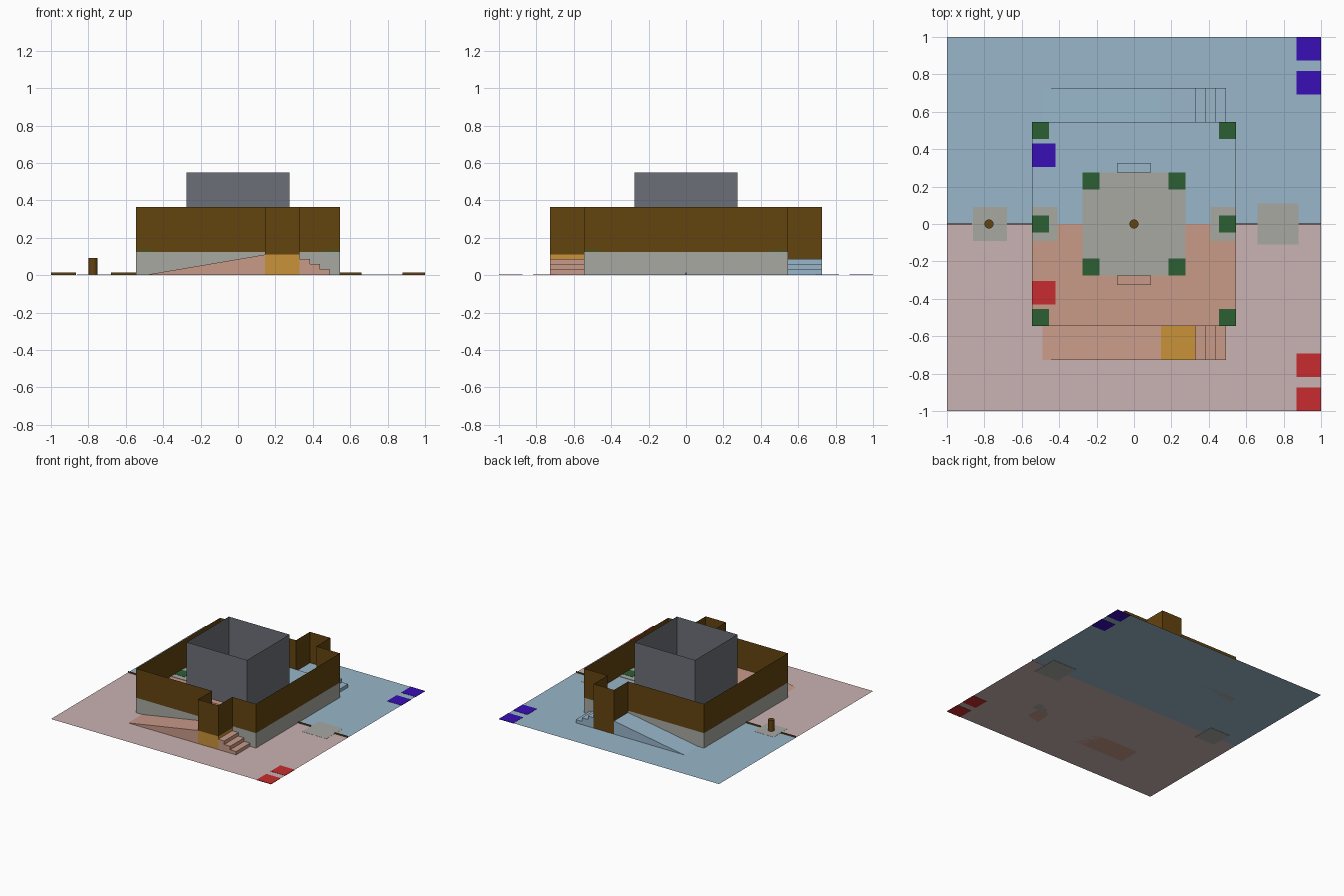
import bpy, bmesh
from math import pi

cube = bpy.data.objects.get("Cube")
if cube:
    bpy.data.objects.remove(cube)


def linear(c):
    return c / 12.92 if c <= 0.04045 else ((c + 0.055) / 1.055) ** 2.4


def material(name, hex_code):
    rgb = [linear(int(hex_code[i:i + 2], 16) / 255) for i in (0, 2, 4)]
    m = bpy.data.materials.new(name)
    m.use_nodes = True
    m.diffuse_color = (*rgb, 1)
    m.node_tree.nodes["Principled BSDF"].inputs["Base Color"].default_value = (*rgb, 1)
    return m


PINK = material("pale pink", "CAB2B2")
BLUE = material("pale blue", "98B6C9")
CORAL = material("coral", "C99B89")
ORANGE = material("amber", "CA9238")
BROWN = material("brown", "64430F")
GREY = material("light grey", "A8A8A2")
SLATE = material("slate grey", "6C6F79")
GREEN = material("dark green", "2C6034")
RED = material("red", "C82C2E")
VIOLET = material("violet", "380EB6")

FLOOR = 0.002      # ground sheet height
DECK = 0.125       # top of the raised base
WALL_TOP = 0.365


def finish(name, bm, mat, top_mat=None):
    """Turn a bmesh into an object; upward faces may take a second colour."""
    bm.normal_update()
    me = bpy.data.meshes.new(name)
    me.materials.append(mat)
    if top_mat:
        me.materials.append(top_mat)
        for f in bm.faces:
            f.material_index = int(f.normal.z > 0.5)
    bm.to_mesh(me)
    bm.free()
    ob = bpy.data.objects.new(name, me)
    bpy.context.collection.objects.link(ob)
    return ob


def prism(name, outline, y0, y1, mat, top_mat=None):
    """Extrude an x-z outline from y0 to y1."""
    bm = bmesh.new()
    face = bm.faces.new([bm.verts.new((x, y0, z)) for x, z in outline])
    new = bmesh.ops.extrude_face_region(bm, geom=[face])["geom"]
    bmesh.ops.translate(bm, vec=(0, y1 - y0, 0),
                        verts=[v for v in new if isinstance(v, bmesh.types.BMVert)])
    bmesh.ops.recalc_face_normals(bm, faces=bm.faces)
    return finish(name, bm, mat, top_mat)


def box(name, x0, x1, y0, y1, z0, z1, mat, top_mat=None):
    return prism(name, [(x0, z0), (x1, z0), (x1, z1), (x0, z1)], y0, y1, mat, top_mat)


def plate(name, x, y, w, d, z, mat):
    return box(name, x - w / 2, x + w / 2, y - d / 2, y + d / 2, z, z + 0.003, mat)


def sheet_wall(name, points, bottoms, top, mat):
    """Closed thin wall through the points, one bottom height per side."""
    bm = bmesh.new()
    for (a, b), z in zip(zip(points, points[1:] + points[:1]), bottoms):
        bm.faces.new([bm.verts.new(p) for p in
                      ((*a, z), (*b, z), (*b, top), (*a, top))])
    return finish(name, bm, mat)


def post(name, x, y, z, height):
    bm = bmesh.new()
    bmesh.ops.create_cone(bm, cap_ends=True, segments=24, radius1=0.024,
                          radius2=0.024, depth=height)
    bmesh.ops.translate(bm, vec=(x, y, z + height / 2), verts=bm.verts)
    ob = finish(name, bm, BROWN)
    bpy.context.view_layer.objects.active = ob
    ob.select_set(True)
    bpy.ops.object.shade_smooth_by_angle(angle=pi / 6)
    ob.select_set(False)


E, OUT = 0.545, 0.727        # half width of base, outer edge of ramps
P0, P1 = 0.145, 0.33         # landing extent in x

# Everything that exists once at the front and once at the back
sides = (("front", -1, PINK, CORAL, RED, ORANGE, ORANGE),
         ("back", 1, BLUE, BLUE, VIOLET, BROWN, BLUE))
for side, s, ground, deck, mark, landing, landing_top in sides:
    # Ground sheet
    bm = bmesh.new()
    ys = sorted((0, s))
    bm.faces.new([bm.verts.new(p) for p in
                  ((-1, ys[0], FLOOR), (1, ys[0], FLOOR), (1, ys[1], FLOOR), (-1, ys[1], FLOOR))])
    finish(side + "_ground", bm, ground)
    # Raised base half
    box(side + "_base", -E, E, 0, s * E, FLOOR, DECK, GREY, deck)
    # Ramp, landing and stairs
    prism(side + "_ramp", [(-0.49, FLOOR), (P0, FLOOR), (P0, 0.11)], s * E, s * OUT, deck)
    box(side + "_landing", P0, P1, s * E, s * OUT, FLOOR, 0.11, landing, landing_top)
    steps = [(P1, FLOOR)]
    for i in range(3):
        z = 0.0875 - i * 0.029
        steps += [(P1 + i * 0.054, z), (P1 + (i + 1) * 0.054, z)]
    prism(side + "_stairs", steps + [(steps[-1][0], FLOOR)], s * E, s * OUT, deck)
    # Step beside the central box
    box(side + "_box_step", -0.09, 0.09, s * 0.275, s * 0.325, DECK, DECK + 0.02, deck)
    # Coloured squares on the ground and deck
    plate(side + "_corner_mark", 0.935, s * 0.9375, 0.13, 0.125, 0, mark).scale.z = 1.3
    plate(side + "_inner_mark", 0.935, s * 0.755, 0.13, 0.125, 0, mark).scale.z = 1.3
    plate(side + "_deck_mark", -0.483, s * 0.367, 0.125, 0.125, DECK, mark)
    # Green squares in the corners of deck and box
    for hand, h in (("left", 1), ("right", -1)):
        plate(f"{side}_{hand}_deck_square", h * 0.5, s * 0.5, 0.09, 0.09, DECK, GREEN)
        plate(f"{side}_{hand}_box_square", h * 0.23, s * 0.23, 0.09, 0.09, DECK + 0.004, GREEN)

# Perimeter wall with a bay around each landing
bay = [(-E, -E), (P0, -E), (P0, -OUT), (P1, -OUT), (P1, -E), (E, -E)]
loop = bay + [(x, -y) for x, y in reversed(bay)]
front_low, back_low = 0.11, FLOOR
bottoms = ([DECK] + [front_low] * 3 + [DECK] * 3 + [back_low] * 3 + [DECK] * 2)
sheet_wall("perimeter_wall", loop, bottoms, WALL_TOP, BROWN)

# Central open box with its floor
B = 0.275
sheet_wall("central_box", [(-B, -B), (B, -B), (B, B), (-B, B)], [DECK] * 4, 0.55, SLATE)
plate("central_floor", 0, 0, 2 * B, 2 * B, DECK + 0.001, GREY)
post("central_post", 0, 0, DECK, 0.09)

# Patches and squares on the centre line
plate("right_ground_patch", -0.77, 0, 0.18, 0.18, 0, GREY)
plate("left_ground_patch", 0.77, 0, 0.22, 0.22, 0, GREY)
for hand, h in (("left", 1), ("right", -1)):
    plate(hand + "_deck_patch", h * 0.477, 0, 0.135, 0.18, DECK, GREY)
    plate(hand + "_deck_square", h * 0.5, 0, 0.09, 0.09, DECK + 0.002, GREEN)
post("side_post", -0.775, 0, FLOOR, 0.09)

# Low divider strips along the centre line
for i, (x0, x1) in enumerate(((-1, -0.865), (-0.68, -E), (E, 0.66), (0.88, 1))):
    box(f"divider_strip_{i + 1}", x0, x1, -0.002, 0.002, FLOOR, 0.013, BROWN)
